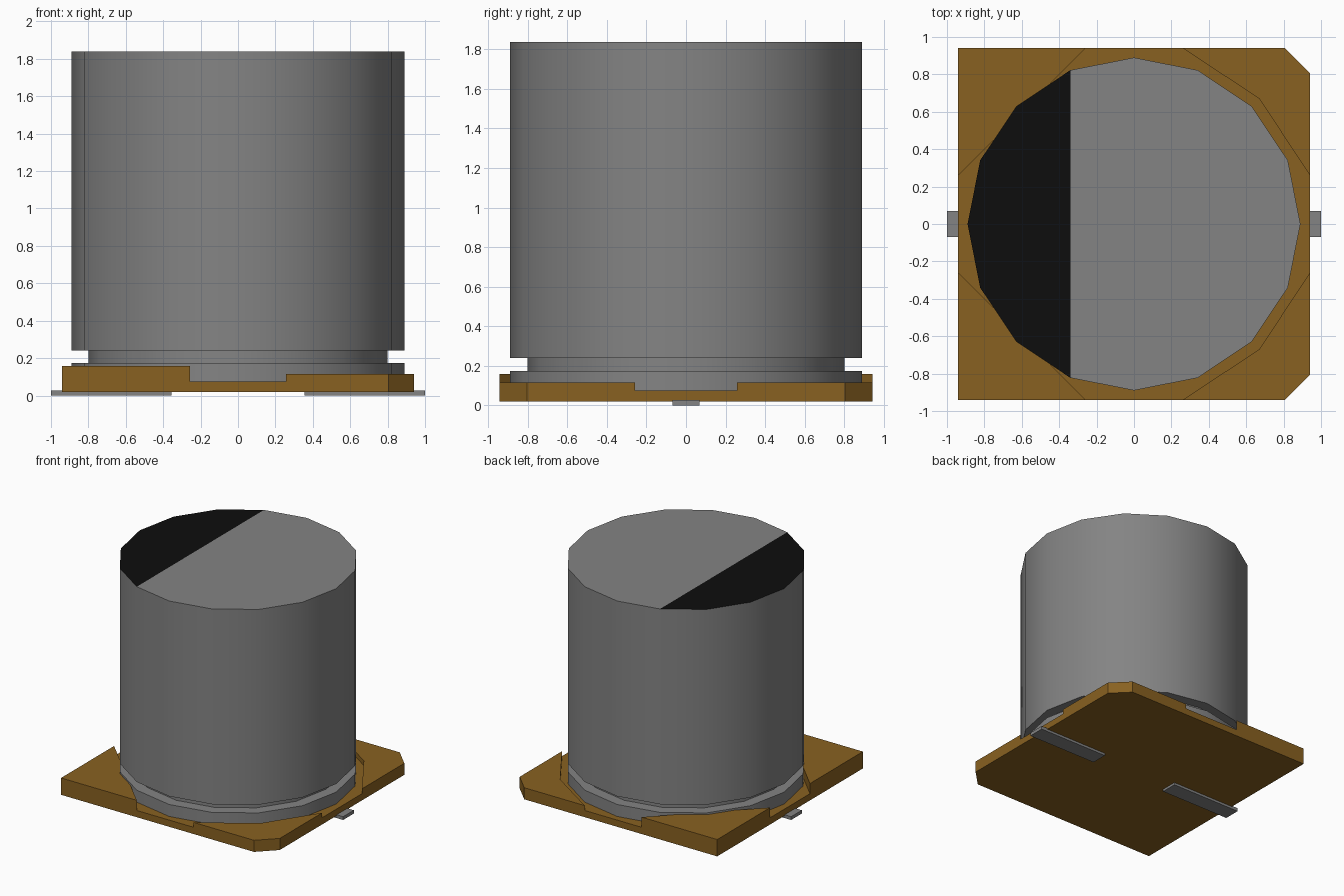
import bpy, bmesh, math

cube = bpy.data.objects.get("Cube")
if cube:
    bpy.data.objects.remove(cube, do_unlink=True)


def material(name, rgb, roughness=0.6):
    m = bpy.data.materials.new(name)
    m.use_nodes = True
    m.diffuse_color = (*rgb, 1)
    bsdf = m.node_tree.nodes["Principled BSDF"]
    bsdf.inputs["Base Color"].default_value = (*rgb, 1)
    bsdf.inputs["Roughness"].default_value = roughness
    return m


METAL = material("grey metal", (0.23, 0.23, 0.23))
BLACK = material("black marking", (0.004, 0.004, 0.004))
BROWN = material("brown plastic", (0.25, 0.12, 0.015))


def finish(name, bm, *mats):
    bmesh.ops.recalc_face_normals(bm, faces=bm.faces[:])
    mesh = bpy.data.meshes.new(name)
    bm.to_mesh(mesh)
    bm.free()
    for m in mats:
        mesh.materials.append(m)
    obj = bpy.data.objects.new(name, mesh)
    bpy.context.collection.objects.link(obj)
    return obj


# Can: sixteen-sided turned body with a crimped groove near the bottom
SIDES = 16
PROFILE = [(0.89, 0.072), (0.89, 0.173), (0.80, 0.173),
           (0.80, 0.24), (0.89, 0.24), (0.89, 1.838)]
STRIPE_X = 0.89 * math.cos(math.radians(112.5))

bm = bmesh.new()
rings = []
for r, z in PROFILE:
    rings.append([bm.verts.new((r * math.cos(math.tau * i / SIDES),
                                r * math.sin(math.tau * i / SIDES), z))
                  for i in range(SIDES)])
for low, high in zip(rings, rings[1:]):
    for i in range(SIDES):
        j = (i + 1) % SIDES
        bm.faces.new((low[i], low[j], high[j], high[i]))
bm.faces.new(rings[0][::-1])
lid = bm.faces.new(rings[-1])

# Polarity marking: the lid is split along a chord and one part is black
bmesh.utils.face_split(lid, rings[-1][5], rings[-1][11])
for f in bm.faces:
    c = f.calc_center_median()
    if c.z > 1.83 and c.x < STRIPE_X:
        f.material_index = 1
can = finish("can", bm, METAL, BLACK)
bpy.ops.object.select_all(action='DESELECT')
can.select_set(True)
bpy.context.view_layer.objects.active = can
bpy.ops.object.shade_smooth_by_angle(angle=math.radians(35))

# Base: square plate with raised corners, two of them chamfered
HALF, GAP, CUT = 0.942, 0.257, 0.805
Z_BOTTOM, Z_PLATE, Z_LEFT, Z_RIGHT = 0.02, 0.075, 0.115, 0.158

bm = bmesh.new()


def ring_points(z):
    right = [(HALF, GAP), (HALF, CUT), (CUT, HALF), (GAP, HALF)]
    left = [(-GAP, HALF), (-HALF, HALF), (-HALF, GAP)]
    half = right + left
    pts = half + [(x, -y) for x, y in reversed(half)]
    return [bm.verts.new((x, y, z)) for x, y in pts]


bottom, top = ring_points(Z_BOTTOM), ring_points(Z_PLATE)
n = len(top)
bm.faces.new(bottom[::-1])
for i in range(n):
    j = (i + 1) % n
    bm.faces.new((bottom[i], bottom[j], top[j], top[i]))
bend_back = bm.verts.new((0.67, 0.67, Z_PLATE))
bend_front = bm.verts.new((0.67, -0.67, Z_PLATE))
bm.faces.new((top[0], bend_back, top[3], top[4], top[6],
              top[7], top[9], top[10], bend_front, top[13]))
corners = [
    (bm.faces.new(top[0:4] + [bend_back]), Z_LEFT),
    (bm.faces.new(top[10:14] + [bend_front]), Z_LEFT),
    (bm.faces.new(top[4:7]), Z_RIGHT),
    (bm.faces.new(top[7:10]), Z_RIGHT),
]
for face, height in corners:
    raised = bmesh.ops.extrude_discrete_faces(bm, faces=[face])["faces"][0]
    for v in raised.verts:
        v.co.z = height
bmesh.ops.recalc_face_normals(bm, faces=bm.faces[:])
bmesh.ops.dissolve_limit(bm, angle_limit=0.01,
                         verts=bm.verts[:], edges=bm.edges[:])
finish("base", bm, BROWN)

# Leads: flat strips under the base, sticking out on both sides
for side, name in ((1, "left_lead"), (-1, "right_lead")):
    bm = bmesh.new()
    bmesh.ops.create_cube(bm, size=1)
    for v in bm.verts:
        v.co.x = side * (0.6775 + v.co.x * 0.645)
        v.co.y *= 0.138
        v.co.z = (v.co.z + 0.5) * 0.027
    finish(name, bm, METAL)
